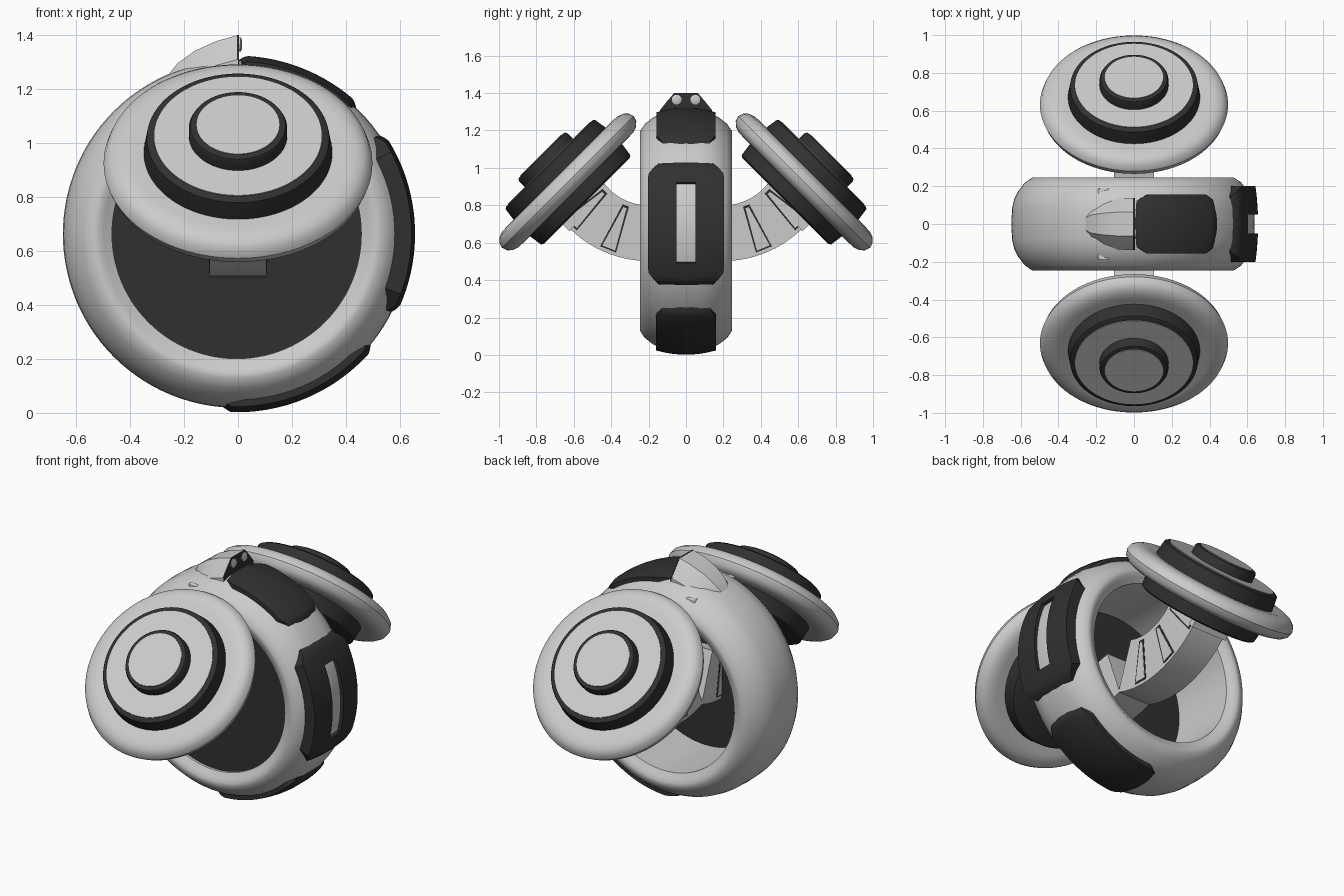
import bpy, bmesh
from math import sin, cos, pi, radians, sqrt
from mathutils import Matrix, Vector

if "Cube" in bpy.data.objects:
    bpy.data.objects.remove(bpy.data.objects["Cube"])

dark = bpy.data.materials.new("dark_trim")
dark.diffuse_color = (0.03, 0.03, 0.03, 1)
dark.use_nodes = True
dark.node_tree.nodes["Principled BSDF"].inputs["Base Color"].default_value = dark.diffuse_color
CX, CZ = -0.005, 0.663          # wheel centre


def finish(name, bm, mat=None, angle=35, bevel=0):
    bmesh.ops.remove_doubles(bm, verts=bm.verts, dist=1e-5)
    bmesh.ops.recalc_face_normals(bm, faces=bm.faces)
    me = bpy.data.meshes.new(name)
    bm.to_mesh(me)
    bm.free()
    ob = bpy.data.objects.new(name, me)
    bpy.context.collection.objects.link(ob)
    if mat:
        me.materials.append(mat)
    if bevel:
        b = ob.modifiers.new("bevel", 'BEVEL')
        b.width, b.segments, b.limit_method = bevel, 2, 'ANGLE'
        b.angle_limit = radians(40)
    bpy.ops.object.select_all(action='DESELECT')
    ob.select_set(True)
    bpy.context.view_layer.objects.active = ob
    bpy.ops.object.shade_smooth_by_angle(angle=radians(angle))
    return ob


def lathe(name, profile, origin, axis, mat=None, closed=False, segs=80):
    """Spin (radius, height) points around an axis."""
    rot = Vector(axis).to_track_quat('Z', 'Y').to_matrix().to_4x4()
    mw = Matrix.Translation(origin) @ rot
    bm = bmesh.new()
    rings = []
    for i in range(segs):
        a = 2 * pi * i / segs
        rings.append([bm.verts.new(mw @ Vector((r * cos(a), r * sin(a), h))) for r, h in profile])
    n = len(profile)
    for i in range(segs):
        p, q = rings[i], rings[(i + 1) % segs]
        for j in range(n if closed else n - 1):
            k = (j + 1) % n
            bm.faces.new((p[j], p[k], q[k], q[j]))
    if not closed:
        bm.faces.new([r[0] for r in rings])
        bm.faces.new([r[-1] for r in rings])
    return finish(name, bm, mat)


def loft(name, sections, mat=None, angle=35, bevel=0):
    """Skin equal-length closed cross-sections and cap the ends."""
    bm = bmesh.new()
    rows = [[bm.verts.new(p) for p in s] for s in sections]
    n = len(rows[0])
    for a, b in zip(rows, rows[1:]):
        for j in range(n):
            bm.faces.new((a[j], a[(j + 1) % n], b[(j + 1) % n], b[j]))
    bm.faces.new(rows[0])
    bm.faces.new(rows[-1])
    return finish(name, bm, mat, angle, bevel)


# Main wheel with rounded outer wall and open centre
half = [(0.644, 0.0), (0.641, 0.08), (0.63, 0.13), (0.607, 0.175), (0.572, 0.22),
        (0.535, 0.245), (0.512, 0.245), (0.492, 0.232), (0.462, 0.215)]
wheel_profile = half + [(r, -h) for r, h in reversed(half[1:])]
lathe("wheel_ring", wheel_profile, (CX, 0, CZ), (0, 1, 0), closed=True, segs=112)

# Dark panel closing the front of the opening
lathe("wheel_panel", [(0.47, -0.01), (0.47, 0.01)], (CX, -0.19, CZ), (0, 1, 0), dark)


def tread_pad(name, a0, a1, hw, crown, slot=None):
    """Curved dark pad hugging the wheel, with clipped corners and optional slot."""
    steps = 36
    bm = bmesh.new()
    cols = [-1, -0.75, -0.5, -0.25, 0.25, 0.5, 0.75, 1]

    def point(i, c, lift):
        a = a0 + (a1 - a0) * i / steps
        edge = min(a - a0, a1 - a)
        w = hw * (0.72 + 0.28 * min(1, edge / 7))
        y = c * w
        r = (0.662 - crown * c * c - 0.02 * max(0, 1 - edge / 3)) if lift else 0.53
        t = radians(a)
        return Vector((CX + r * cos(t), y, CZ + r * sin(t)))

    grid = {(i, j, k): bm.verts.new(point(i, c, k))
            for i in range(steps + 1) for j, c in enumerate(cols) for k in (0, 1)}
    cells = set()
    for i in range(steps):
        a = a0 + (a1 - a0) * (i + 0.5) / steps
        for j in range(len(cols) - 1):
            if slot and j == 3 and slot[0] < a < slot[1]:
                continue
            cells.add((i, j))
    for i, j in cells:
        quad = [(i, j), (i + 1, j), (i + 1, j + 1), (i, j + 1)]
        for k in (0, 1):
            bm.faces.new([grid[(*q, k)] for q in quad])
        near = [(i, j - 1), (i + 1, j), (i, j + 1), (i - 1, j)]
        sides = [(0, 1), (1, 2), (2, 3), (3, 0)]
        for nb, (s, e) in zip(near, sides):
            if nb not in cells:
                # neighbour order matches the quad's edges
                p, q = quad[s], quad[e]
                bm.faces.new((grid[(*p, 0)], grid[(*q, 0)], grid[(*q, 1)], grid[(*p, 1)]))
    return finish(name, bm, dark)


tread_pad("upper_pad", 46, 90, 0.157, 0.022)
tread_pad("side_pad", -27, 35, 0.202, 0.014, slot=(-15.5, 23.5))
tread_pad("lower_pad", -95, -39, 0.16, 0.022)

# Crest on top of the wheel, with dark face and two lamps
crest = []
for x, top, w in [(-0.26, 1.25, 0.07), (-0.225, 1.295, 0.105), (-0.16, 1.342, 0.125),
                  (-0.08, 1.378, 0.138), (0.0, 1.4, 0.138)]:
    low = top - 0.09
    crest.append([(x, -w, 1.19), (x, -w, low), (x, -w * 0.8, low + 0.035), (x, -w * 0.46, top),
                  (x, w * 0.46, top), (x, w * 0.8, low + 0.035), (x, w, low), (x, w, 1.19)])
loft("crest", crest, angle=25)
face = crest[-1]
loft("crest_face", [[(x, y, z) for _, y, z in face] for x in (-0.004, 0.004)], dark)
for s in (-1, 1):
    lathe("crest_lamp", [(0.026, 0), (0.026, 0.01), (0.018, 0.014)],
          (0, s * 0.05, 1.365), (1, 0, 0), segs=24)

rim = [(0.30, 0.05), (0.40, 0.062), (0.435, 0.06), (0.465, 0.05), (0.488, 0.03), (0.498, 0.0)]
rim = rim + [(r, -h) for r, h in reversed(rim[:-1])]
drum = [(0.325, -0.143), (0.338, -0.135), (0.35, -0.05), (0.35, 0.05), (0.338, 0.132), (0.325, 0.14)]
knob = [(0.182, 0.12), (0.182, 0.185), (0.176, 0.197), (0.166, 0.2)]

for s, side in ((-1, "front"), (1, "back")):
    # Tilted shoulder disc: pale rim, dark drum, pale face, dark knob, pale cap
    c, n = (0, s * 0.632, 0.925), (0, s * sqrt(0.5), sqrt(0.5))
    lathe(side + "_disc_rim", rim, c, n, closed=True, segs=96)
    lathe(side + "_disc_drum", drum, c, n, dark, segs=96)
    lathe(side + "_disc_face", [(0.312, 0.12), (0.312, 0.144)], c, n, segs=96)
    lathe(side + "_disc_knob", knob, c, n, dark, segs=64)
    lathe(side + "_disc_cap", [(0.155, 0.18), (0.155, 0.204)], c, n, segs=64)

    # Curved arm sweeping from the wheel up to the disc
    def polar(x, r, deg):
        t = radians(deg)
        return (x, s * (0.2 + r * sin(t)), 1.1 - r * cos(t))

    arm = [[polar(-0.105, 0.30, a), polar(0.105, 0.30, a), polar(0.105, 0.598, a), polar(-0.105, 0.598, a)]
           for a in range(-20, 53, 4)]
    loft(side + "_arm", arm)

    # Small clip joining arm and disc
    loft(side + "_arm_clip", [[polar(-0.115, 0.57, a), polar(0.115, 0.57, a),
                               polar(0.115, 0.61, a), polar(-0.115, 0.61, a)] for a in (44, 50)])

    # Outlined wedge insets on both arm sides
    for mid in (-2, 22, 46):
        for sx in (-1, 1):
            for part, g, x, mat in (("outline", 0, 0.107, dark), ("inset", 0.009, 0.109, None)):
                pts = []
                for r, w in ((0.325 + g * 1.4, 0.018 - g), (0.58 - g, 0.046 - g)):
                    d = w / r * 180 / pi
                    pts.append([(r, mid - d), (r, mid + d)])
                loop = [pts[0][0], pts[0][1], pts[1][1], pts[1][0]]
                loft(side + "_arm_" + part,
                     [[polar(sx * h, r, a) for r, a in loop] for h in (0.1, x)], mat)

    # Little latch block on the wheel shoulder
    loft(side + "_latch", [[(-0.19, s * 0.15, z), (-0.13, s * 0.15, z), (-0.13, s * 0.19, z),
                            (-0.19, s * 0.19, z)] for z in (1.18, 1.25)], bevel=0.006)
